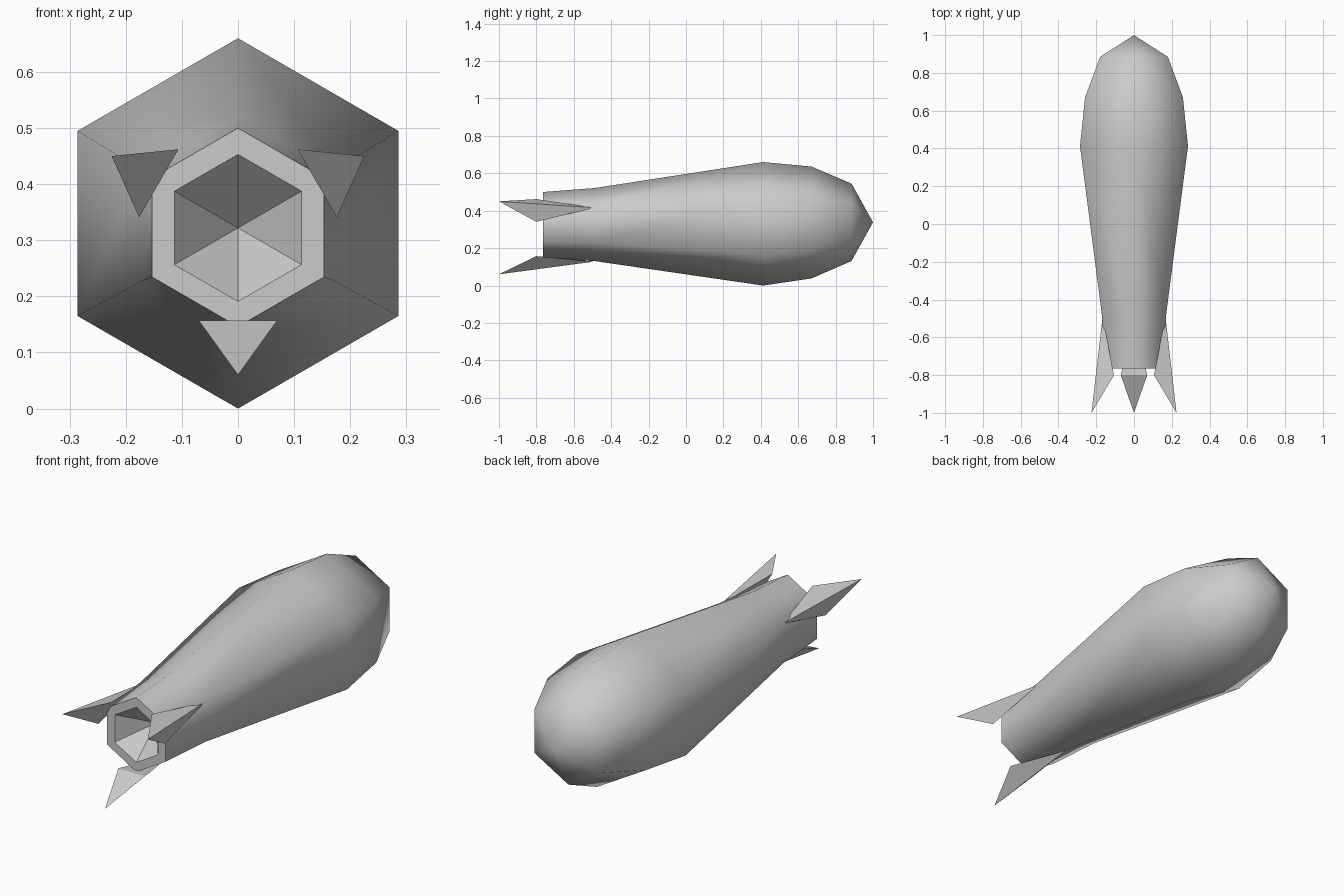
import bpy, bmesh
from math import sin, cos, pi
from mathutils import Matrix, Vector

cube = bpy.data.objects.get("Cube")
if cube:
    bpy.data.objects.remove(cube)

grey = bpy.data.materials.new("plain grey")
grey.use_nodes = True
colour = (0.6, 0.6, 0.6, 1)
grey.diffuse_color = colour
grey.node_tree.nodes["Principled BSDF"].inputs["Base Color"].default_value = colour


def finish(bm, name):
    bmesh.ops.recalc_face_normals(bm, faces=bm.faces)
    mesh = bpy.data.meshes.new(name)
    bm.to_mesh(mesh)
    bm.free()
    mesh.materials.append(grey)
    obj = bpy.data.objects.new(name, mesh)
    bpy.context.collection.objects.link(obj)
    return obj


# Body: six-sided rings along y, from the nozzle cavity out over the rim to the nose
SIDES = 6
TAIL = -0.765
rings = [  # y, radius, centre height
    (TAIL, 0.131, 0.322),
    (TAIL, 0.177, 0.323),
    (-0.49, 0.195, 0.326),
    (0.412, 0.33, 0.33),
    (0.671, 0.299, 0.337),
    (0.885, 0.207, 0.338),
]
bm = bmesh.new()
loops = []
for y, r, z in rings:
    angles = [pi / 2 + 2 * pi * i / SIDES for i in range(SIDES)]
    loops.append([bm.verts.new((r * cos(a), y, z + r * sin(a))) for a in angles])
cavity_tip = bm.verts.new((0, TAIL + 0.15, 0.322))
nose_tip = bm.verts.new((0, 1, 0.338))

for i in range(SIDES):
    j = (i + 1) % SIDES
    bm.faces.new((loops[0][i], loops[0][j], cavity_tip))
    for n, (a, b) in enumerate(zip(loops, loops[1:])):
        face = bm.faces.new((a[i], a[j], b[j], b[i]))
        face.smooth = n > 0
    bm.faces.new((loops[-1][i], loops[-1][j], nose_tip)).smooth = True

# Keep the nozzle rim crisp
for loop in loops[:2]:
    for i in range(SIDES):
        bm.edges.get((loop[i], loop[(i + 1) % SIDES])).smooth = False
finish(bm, "body")

# Fins: one swept wedge turned about the tail axis
AXIS = Vector((0, 0, 0.32))
wedge = [(0, -0.49, -0.192), (-0.07, -0.8, -0.163), (0.07, -0.8, -0.163), (0, -1, -0.26)]
for k, name in enumerate(("bottom_fin", "right_fin", "left_fin")):
    turn = Matrix.Rotation(2 * pi * k / 3, 3, "Y")
    bm = bmesh.new()
    verts = [bm.verts.new(turn @ Vector(p) + AXIS) for p in wedge]
    for skip in verts:
        bm.faces.new([v for v in verts if v is not skip])
    finish(bm, name)
